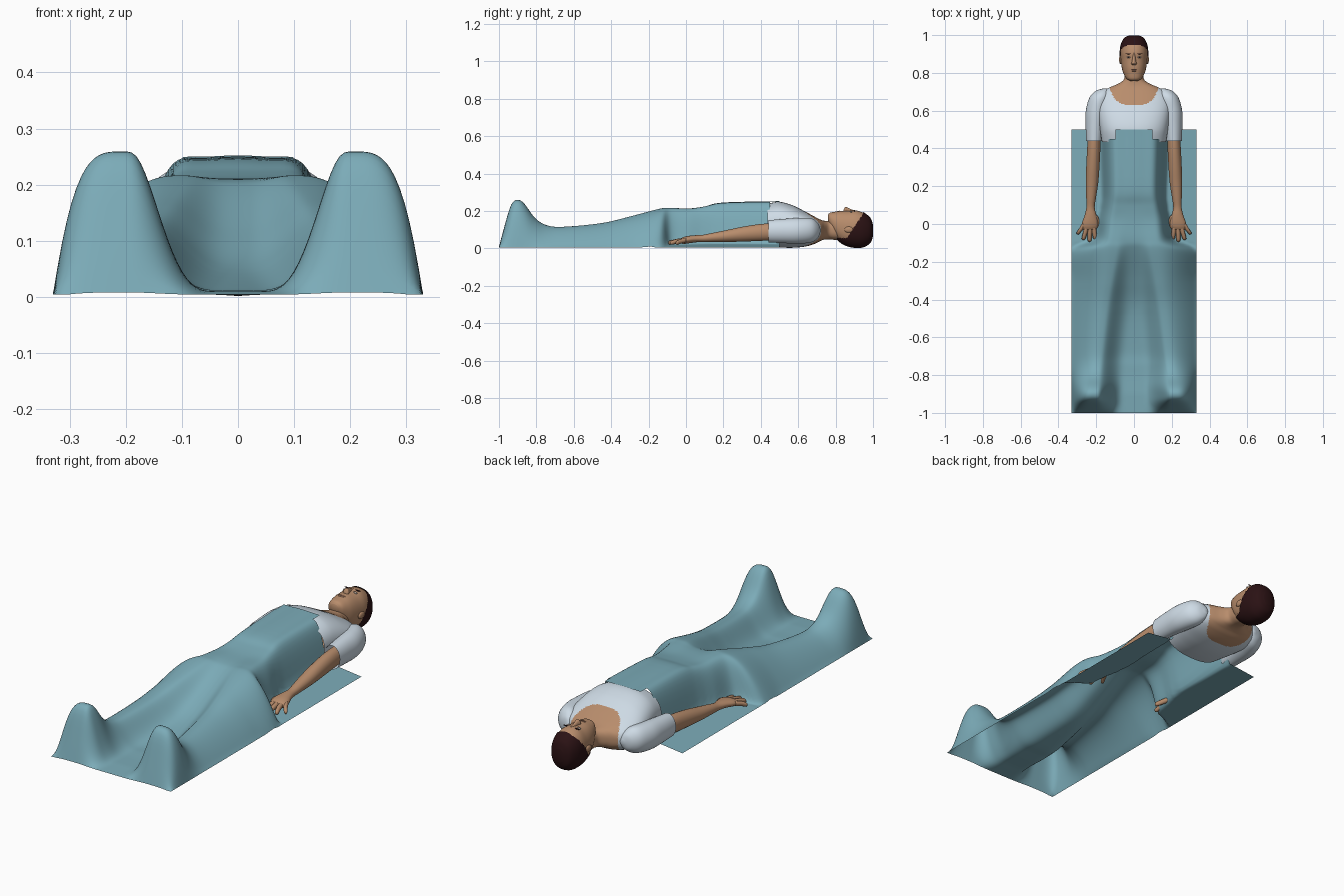
import bpy, bmesh, math

cube = bpy.data.objects.get("Cube")
if cube:
    bpy.data.objects.remove(cube, do_unlink=True)


def material(name, rgb):
    m = bpy.data.materials.new(name)
    m.use_nodes = True
    m.diffuse_color = (*rgb, 1)
    bsdf = m.node_tree.nodes["Principled BSDF"]
    bsdf.inputs["Base Color"].default_value = (*rgb, 1)
    bsdf.inputs["Roughness"].default_value = 0.8
    return m


TEAL = material("teal cloth", (0.20, 0.41, 0.48))
WHITE = material("pale shirt", (0.62, 0.71, 0.79))
SKIN = material("skin", (0.48, 0.265, 0.15))
LIP = material("lip", (0.38, 0.19, 0.12))
HAIR = material("dark hair", (0.024, 0.006, 0.007))
EYE = material("eye white", (0.5, 0.42, 0.36))


def finish(bm, name, mats, rule=None):
    """Turn a bmesh into a smooth object, colouring faces by an optional rule."""
    bmesh.ops.recalc_face_normals(bm, faces=bm.faces)
    if rule:
        for f in bm.faces:
            f.material_index = rule(f.calc_center_median())
    mesh = bpy.data.meshes.new(name)
    bm.to_mesh(mesh)
    bm.free()
    mesh.shade_smooth()
    for m in mats:
        mesh.materials.append(m)
    ob = bpy.data.objects.new(name, mesh)
    bpy.context.collection.objects.link(ob)
    return ob


def smooth_rows(rows, steps):
    """Catmull-Rom interpolation between rows of numbers."""
    out = []
    for i in range(len(rows) - 1):
        a, b, c, d = (rows[min(max(i + k, 0), len(rows) - 1)] for k in (-1, 0, 1, 2))
        for s in range(steps):
            t = s / steps
            out.append([q + 0.5 * t * (r - p + t * (2 * p - 5 * q + 4 * r - w
                        + t * (3 * (q - r) + w - p))) for p, q, r, w in zip(a, b, c, d)])
    return out + [list(rows[-1])]


def loft(name, rows, mats, segs=32, steps=4, power=2.0, caps=(True, True),
         rule=None, keep=None):
    """Rings across y; each row is (y, centre x, half width, bottom z, top z)."""
    bm = bmesh.new()
    rings = []
    for y, cx, rx, zb, zt in smooth_rows(rows, steps):
        ring = []
        for k in range(segs):
            a = math.tau * k / segs
            c, s = math.cos(a), math.sin(a)
            px = math.copysign(abs(c) ** (2 / power), c)
            pz = math.copysign(abs(s) ** (2 / power), s)
            ring.append(bm.verts.new((cx + rx * px, y, (zb + zt) / 2 + (zt - zb) / 2 * pz)))
        rings.append(ring)
    for r0, r1 in zip(rings, rings[1:]):
        for k in range(segs):
            n = (k + 1) % segs
            bm.faces.new((r0[k], r0[n], r1[n], r1[k]))
    for use, ring in zip(caps, (rings[0], rings[-1])):
        if use:
            bm.faces.new(ring)
    if keep:
        drop = [f for f in bm.faces if not keep(f.calc_center_median())]
        bmesh.ops.delete(bm, geom=drop, context='FACES')
    return finish(bm, name, mats, rule)


def ball(name, loc, size, mat):
    bm = bmesh.new()
    bmesh.ops.create_uvsphere(bm, u_segments=20, v_segments=12, radius=1)
    bmesh.ops.scale(bm, vec=size, verts=bm.verts)
    bmesh.ops.translate(bm, vec=loc, verts=bm.verts)
    return finish(bm, name, [mat])


# Blanket: y, ridge x, ridge height, middle height, x of the outer foot, outer roundness
DRAPE = smooth_rows([
    (-1.0, .21, .008, .004, .33, 3), (-.97, .21, .12, .006, .33, 3.3),
    (-.935, .21, .235, .008, .33, 3.3), (-.9, .21, .26, .01, .33, 3.3),
    (-.865, .208, .24, .01, .33, 3), (-.81, .205, .165, .01, .33, 2.3),
    (-.75, .20, .125, .012, .33, 1.8), (-.66, .19, .115, .015, .33, 1.7),
    (-.45, .165, .135, .05, .33, 1.7), (-.3, .14, .17, .11, .33, 1.8),
    (-.14, .11, .212, .19, .325, 2.3), (-.085, .11, .216, .208, .215, 2.8),
    (.02, .10, .213, .213, .19, 3), (.1, .09, .224, .224, .172, 3),
    (.2, .08, .243, .245, .168, 3), (.5, .08, .25, .252, .178, 3.3)], 6)


def drape_height(x, y):
    x = abs(x)
    i = 0
    while i < len(DRAPE) - 2 and y > DRAPE[i + 1][0]:
        i += 1
    a, b = DRAPE[i], DRAPE[i + 1]
    t = min(max((y - a[0]) / (b[0] - a[0]), 0), 1)
    _, cx, h, mid, out, roundness = (p + (q - p) * t for p, q in zip(a, b))
    if x < cx:
        x0 = max(0, cx - .165)
        s = min(max(0, (x - x0) / (cx - .02 - x0)), 1) ** 1.5
        return mid + (h - mid) * s * s * (3 - 2 * s)
    flare = .004 + .12 * max(0, .33 - x) if y > -.1 else .004
    s = min((x - cx) / (out - cx), 1)
    return max(flare, h * (1 - s ** roundness))


def blanket():
    bm = bmesh.new()
    bmesh.ops.create_grid(bm, x_segments=80, y_segments=180, size=1)
    for v in bm.verts:
        x, y = v.co.x * .33, -.25 + v.co.y * .75
        v.co = (x, y, drape_height(x, y))
    for _ in range(3):
        inner = [v for v in bm.verts if not v.is_boundary]
        bmesh.ops.smooth_vert(bm, verts=inner, factor=.5, use_axis_z=True)
    # notches where the shirt lies on top
    notch = [f for f in bm.faces if f.calc_center_median().y > .447
             and .1 < abs(f.calc_center_median().x) < .172]
    bmesh.ops.delete(bm, geom=notch, context='FACES')
    finish(bm, "blanket", [TEAL])


blanket()

# Chest and neck, with the scooped collar as a colour boundary
loft("shirt_and_neck", [
    (.435, 0, .17, .012, .238), (.5, 0, .18, .005, .248), (.57, 0, .19, .003, .23),
    (.64, 0, .195, .01, .195), (.69, 0, .178, .025, .168), (.72, 0, .135, .04, .153),
    (.742, 0, .085, .047, .147), (.765, 0, .054, .048, .146), (.8, 0, .05, .045, .15),
    (.83, 0, .05, .045, .15)],
    [WHITE, SKIN], segs=128, steps=14, power=2.4, caps=(False, True),
    rule=lambda c: int(c.y > .632 + .088 * (abs(c.x) / .13) ** 4))

# Head and hair
HEAD = [(.758, 0, .02, .145, .178), (.77, 0, .04, .115, .19), (.80, 0, .057, .06, .196),
        (.83, 0, .065, .03, .2), (.87, 0, .07, .012, .2), (.91, 0, .072, .006, .202),
        (.95, 0, .066, .01, .188), (.98, 0, .048, .032, .16), (.994, 0, .02, .065, .125)]


def is_hair(c):
    return c.y > .948 or c.z < .055 + max(0, c.y - .86) * 1.5


loft("head", HEAD, [SKIN], segs=48, steps=6, power=2.2)
loft("hair", [(y + (.005 if y > .96 else 0), x, r + .004, b - .004, t + .004)
              for y, x, r, b, t in HEAD],
     [HAIR], segs=96, steps=12, power=2.2, keep=is_hair)

# Face
loft("nose", [(.905, 0, .006, .18, .203), (.885, 0, .008, .18, .208), (.862, 0, .011, .18, .219),
              (.85, 0, .015, .18, .22), (.842, 0, .01, .18, .204)], [SKIN], segs=16)
ball("upper_lip", (0, .819, .196), (.02, .0035, .005), LIP)
ball("lower_lip", (0, .811, .195), (.017, .0035, .005), LIP)
ball("chin", (0, .778, .176), (.026, .016, .016), SKIN)

for side, s in (("left", 1), ("right", -1)):
    ball(side + "_eye", (s * .028, .883, .195), (.011, .005, .006), EYE)
    ball(side + "_iris", (s * .028, .883, .198), (.004, .004, .004), HAIR)
    ball(side + "_brow", (s * .029, .901, .199), (.016, .0025, .003), HAIR)
    ball(side + "_ear", (s * .071, .87, .10), (.008, .024, .016), SKIN)

    # Sleeve
    loft(side + "_sleeve", [
        (.718, s * .15, .01, .085, .105), (.705, s * .165, .036, .055, .135),
        (.67, s * .18, .055, .032, .16), (.6, s * .198, .057, .025, .162),
        (.52, s * .206, .05, .028, .157), (.44, s * .21, .043, .032, .15)],
        [WHITE], steps=6, caps=(True, False))

    # Arm
    loft(side + "_arm", [
        (.5, s * .21, .032, .045, .135), (.4, s * .213, .035, .04, .13),
        (.3, s * .218, .035, .036, .115), (.22, s * .222, .033, .034, .098),
        (.14, s * .227, .026, .034, .082), (.09, s * .23, .022, .034, .072),
        (.05, s * .23, .03, .032, .07), (.01, s * .232, .042, .026, .066),
        (-.015, s * .234, .043, .024, .06), (-.03, s * .236, .034, .028, .052)],
        [SKIN], segs=24)

    # Fingers: root x, tip x, root y, tip y
    for name, x0, x1, y0, y1 in (("little_finger", .266, .295, .0, -.055),
                                 ("ring_finger", .25, .267, -.01, -.085),
                                 ("middle_finger", .232, .235, -.01, -.094),
                                 ("index_finger", .214, .205, -.01, -.085),
                                 ("thumb", .205, .17, .045, -.04)):
        loft(side + "_" + name, [
            (y0, s * x0, .012, .032, .056), ((y0 + y1) / 2, s * (x0 + x1) / 2, .012, .025, .05),
            (y1 + .008, s * x1, .01, .019, .041), (y1, s * x1, .004, .024, .032)],
            [SKIN], segs=12)
